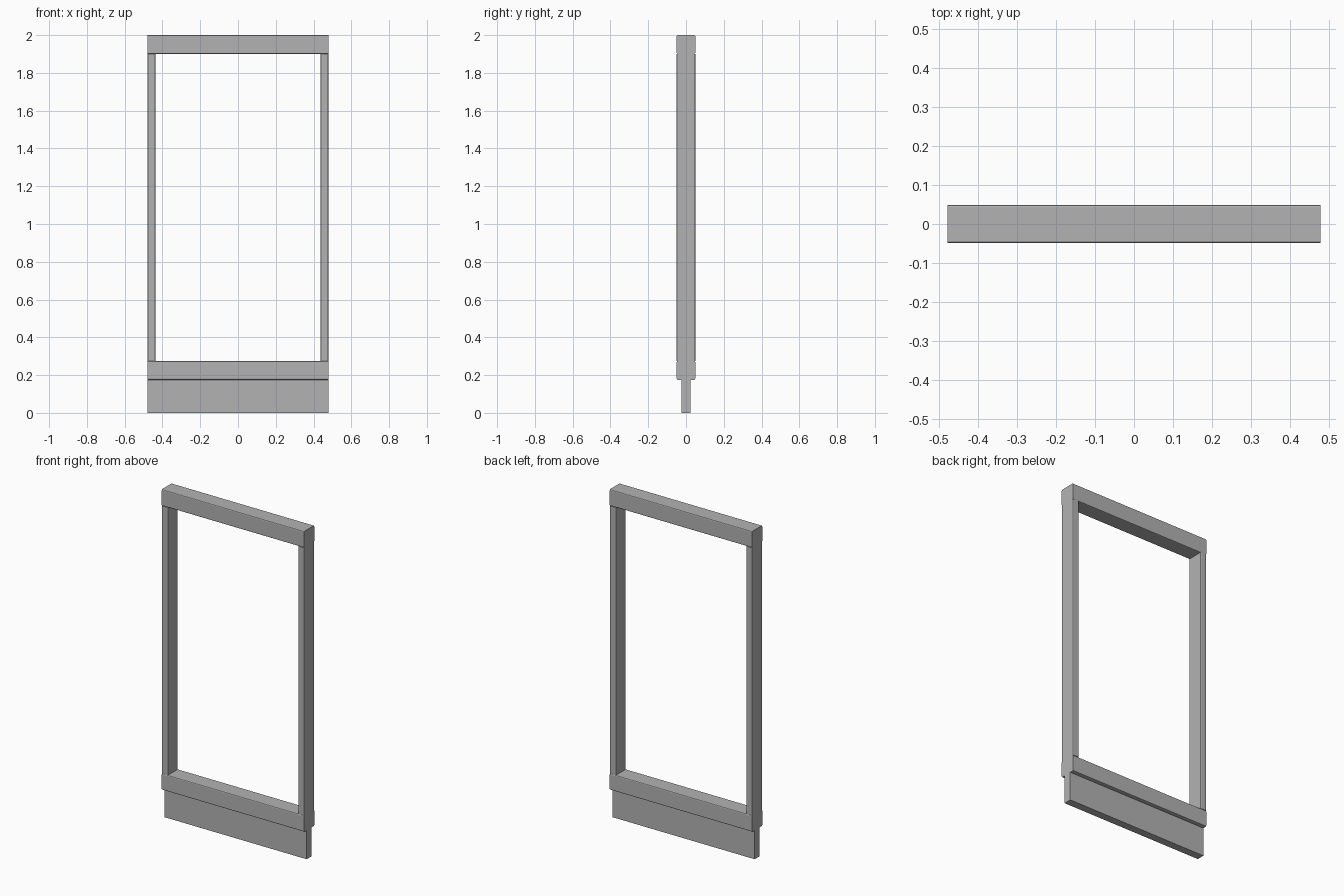
import bpy
import bmesh

cube = bpy.data.objects.get("Cube")
if cube:
    bpy.data.objects.remove(cube, do_unlink=True)

HALF_W = 0.478     # half of the overall width
DEPTH = 0.098      # front-to-back size of the frame
POST_W = 0.041
KICK_TOP, SILL_TOP, HEAD_BOTTOM, TOP = 0.175, 0.275, 1.9, 2.0

grey = bpy.data.materials.new("plain grey")
grey.use_nodes = True
colour = (0.45, 0.45, 0.45, 1)
grey.diffuse_color = colour
grey.node_tree.nodes["Principled BSDF"].inputs["Base Color"].default_value = colour


def bar(name, x0, x1, depth, z0, z1, axis=None, ease=0.006):
    """Box between the limits, with the edges running along one axis eased."""
    bm = bmesh.new()
    bmesh.ops.create_cube(bm, size=1)
    for v in bm.verts:
        v.co.x = x1 if v.co.x > 0 else x0
        v.co.y *= depth
        v.co.z = z1 if v.co.z > 0 else z0
    if axis is not None:
        edges = [e for e in bm.edges
                 if abs((e.verts[1].co - e.verts[0].co).normalized()[axis]) > 0.9]
        bmesh.ops.bevel(bm, geom=edges, offset=ease, segments=2,
                        profile=0.5, affect='EDGES')
    bmesh.ops.recalc_face_normals(bm, faces=bm.faces)
    mesh = bpy.data.meshes.new(name)
    bm.to_mesh(mesh)
    bm.free()
    mesh.materials.append(grey)
    obj = bpy.data.objects.new(name, mesh)
    bpy.context.collection.objects.link(obj)
    return obj


# Horizontal rails across the full width
bar("top_rail", -HALF_W, HALF_W, DEPTH, HEAD_BOTTOM, TOP, axis=0)
bar("bottom_rail", -HALF_W, HALF_W, DEPTH, KICK_TOP, SILL_TOP, axis=0)

# Upright posts, flush with the rail ends
for side, sign in (("left", 1), ("right", -1)):
    x0, x1 = sorted((sign * HALF_W, sign * (HALF_W - POST_W)))
    bar(side + "_post", x0, x1, DEPTH, SILL_TOP, HEAD_BOTTOM, axis=2)

# Thin board below the bottom rail
bar("kick_board", -HALF_W, HALF_W, 0.048, 0, KICK_TOP)
